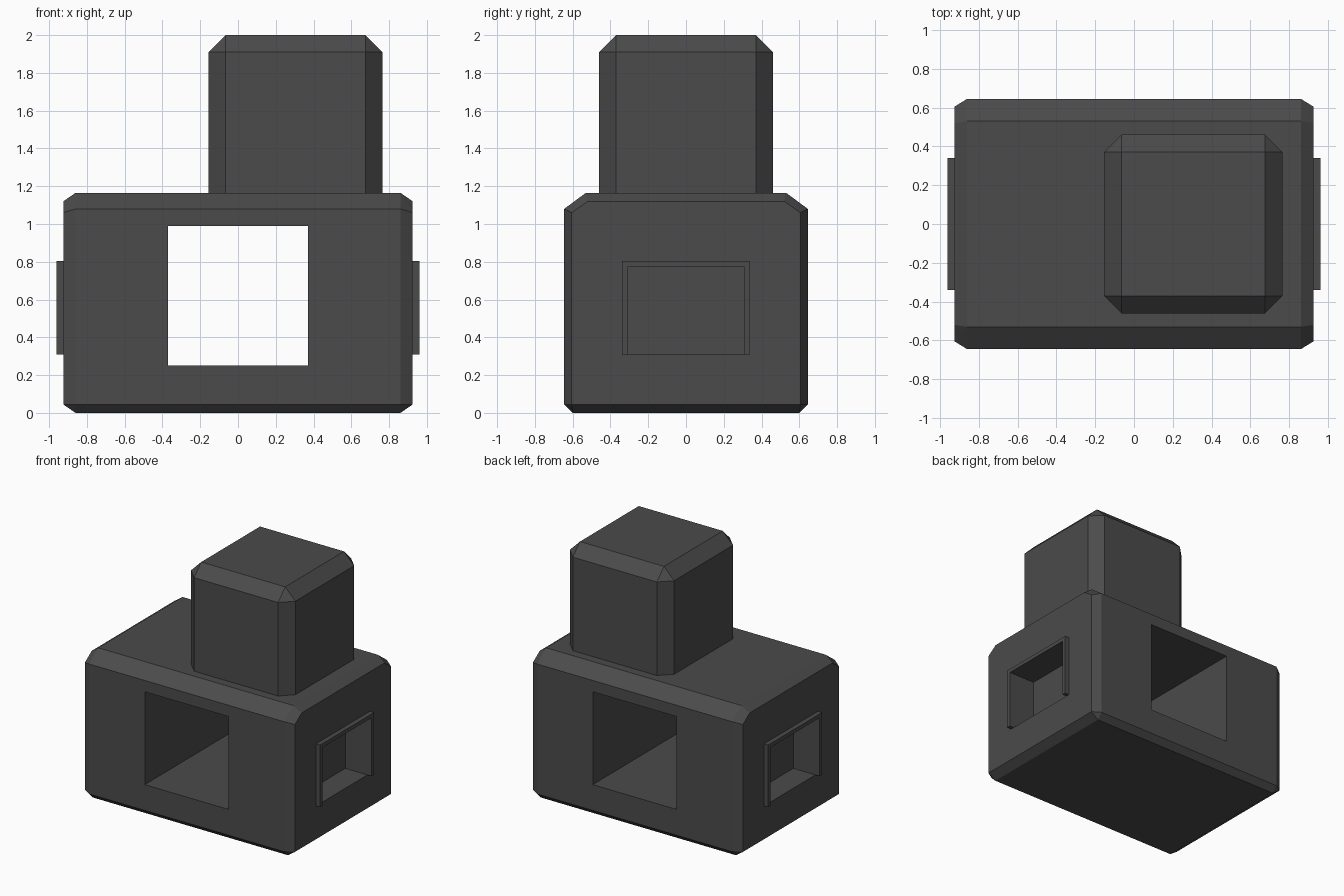
import bpy
import bmesh
from mathutils import Vector

if "Cube" in bpy.data.objects:
    bpy.data.objects.remove(bpy.data.objects["Cube"])

dark = bpy.data.materials.new("dark_grey")
dark.diffuse_color = (0.07, 0.07, 0.07, 1)
dark.use_nodes = True
dark.node_tree.nodes["Principled BSDF"].inputs["Base Color"].default_value = dark.diffuse_color


def finish(name, bm):
    bmesh.ops.recalc_face_normals(bm, faces=bm.faces)
    mesh = bpy.data.meshes.new(name)
    bm.to_mesh(mesh)
    bm.free()
    mesh.materials.append(dark)
    obj = bpy.data.objects.new(name, mesh)
    bpy.context.collection.objects.link(obj)
    return obj


def hull(name, points):
    """Faceted convex solid around the given points, with flat faces merged."""
    bm = bmesh.new()
    for p in points:
        bm.verts.new(p)
    bmesh.ops.convex_hull(bm, input=bm.verts)
    bmesh.ops.dissolve_limit(bm, angle_limit=0.01, verts=bm.verts, edges=bm.edges)
    return finish(name, bm)


def box(name, lo, hi):
    return hull(name, [(x, y, z) for x in (lo[0], hi[0])
                       for y in (lo[1], hi[1]) for z in (lo[2], hi[2])])


def extrude_x(name, profile, x, depth):
    """Extrude a (y, z) outline along x."""
    bm = bmesh.new()
    face = bm.faces.new([bm.verts.new((x, y, z)) for y, z in profile])
    ext = bmesh.ops.extrude_face_region(bm, geom=[face])
    moved = [v for v in ext["geom"] if isinstance(v, bmesh.types.BMVert)]
    bmesh.ops.translate(bm, verts=moved, vec=Vector((depth, 0, 0)))
    return finish(name, bm)


def cut(target, cutter):
    cutter.hide_render = True
    mod = target.modifiers.new("cut", 'BOOLEAN')
    mod.operation = 'DIFFERENCE'
    mod.solver = 'EXACT'
    mod.object = cutter
    bpy.context.view_layer.objects.active = target
    bpy.ops.object.modifier_apply(modifier=mod.name)
    bpy.data.objects.remove(cutter)


# Body: main cross-section plus smaller end caps give the chamfers
main = (0.86, [(0.60, 0), (0.645, 0.045), (0.645, 1.08), (0.53, 1.165)])
cap = (0.925, [(0.605, 0.045), (0.605, 1.06), (0.52, 1.12)])
body = hull("body", [(sx * x, sy * y, z) for x, half in (main, cap)
                     for y, z in half for sx in (-1, 1) for sy in (-1, 1)])

# Square tunnel from front to back
cut(body, box("tunnel_cutter", (-0.37, -1, 0.25), (0.37, 1, 0.99)))

# Recess and three-sided rim on each end
rim = [(-0.34, 0.31), (-0.34, 0.805), (0.34, 0.805), (0.34, 0.31),
       (0.308, 0.31), (0.308, 0.775), (-0.308, 0.775), (-0.308, 0.31)]
for side, s in (("right", 1), ("left", -1)):
    cut(body, box("recess_cutter", (s * 0.73, -0.308, 0.31), (s * 1.1, 0.308, 0.775)))
    extrude_x(side + "_rim", rim, s * 0.925, s * 0.037)

# Tower: square block with chamfered upright and top edges
cx, a, b = 0.305, 0.46, 0.37
ring = [(sx * p, sy * q) for p, q in ((a, b), (b, a)) for sx in (-1, 1) for sy in (-1, 1)]
hull("tower", [(cx + x, y, z) for x, y in ring for z in (1.155, 1.91)]
     + [(cx + sx * b, sy * b, 2.0) for sx in (-1, 1) for sy in (-1, 1)])
